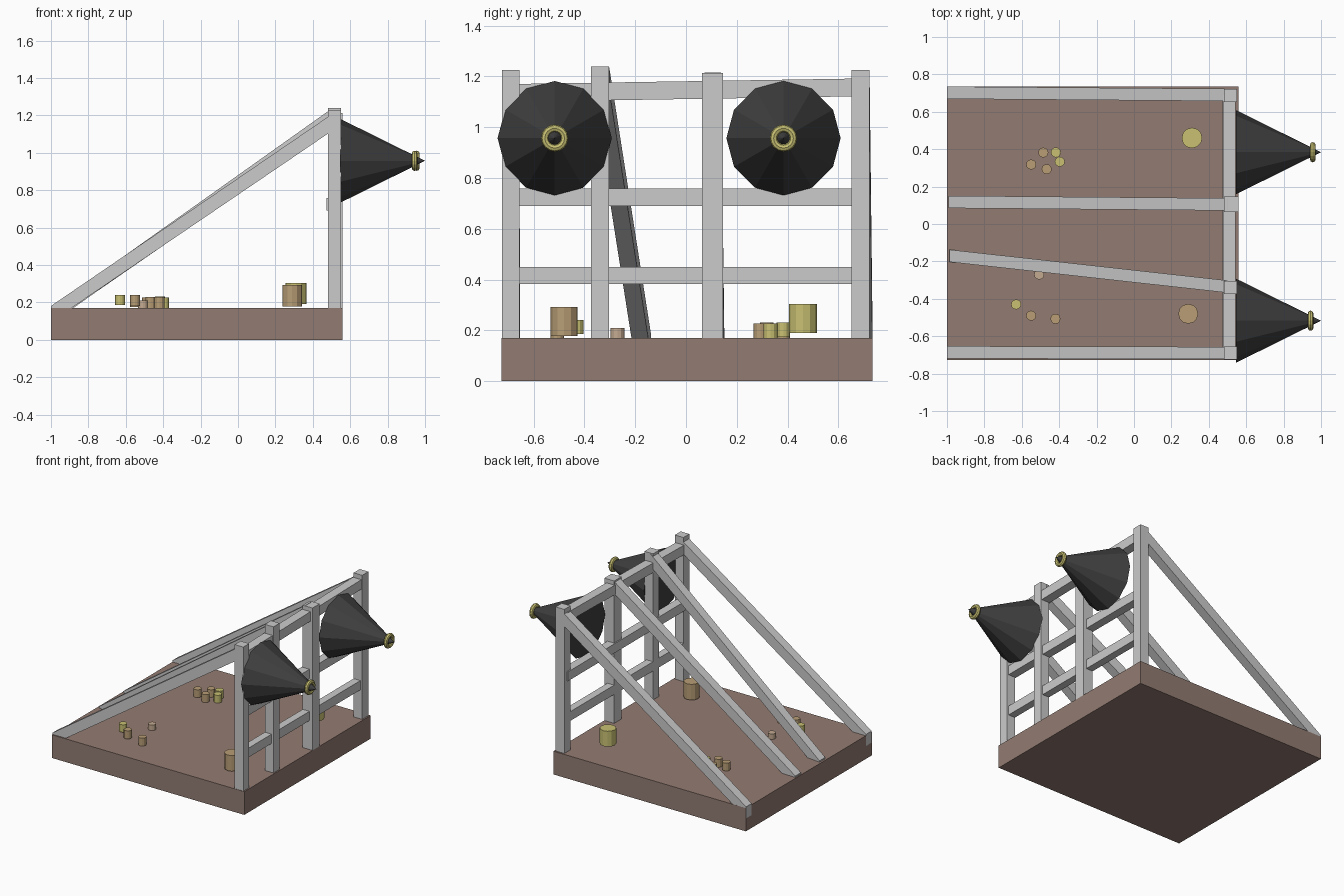
import bpy, bmesh
from math import pi

if "Cube" in bpy.data.objects:
    bpy.data.objects.remove(bpy.data.objects["Cube"])


def material(name, rgb):
    m = bpy.data.materials.new(name)
    m.diffuse_color = (*rgb, 1)
    m.use_nodes = True
    m.node_tree.nodes["Principled BSDF"].inputs["Base Color"].default_value = m.diffuse_color
    return m


BROWN = material("brown_wood", (0.29, 0.20, 0.17))
DARK = material("dark_spike", (0.05, 0.05, 0.05))
YELLOW = material("yellow", (0.58, 0.53, 0.17))
TAN = material("tan", (0.48, 0.34, 0.18))
PALE = material("pale_tan", (0.55, 0.40, 0.28))


def mesh_object(name, bm, mat=None):
    bmesh.ops.recalc_face_normals(bm, faces=bm.faces)
    me = bpy.data.meshes.new(name)
    bm.to_mesh(me)
    bm.free()
    ob = bpy.data.objects.new(name, me)
    bpy.context.collection.objects.link(ob)
    if mat:
        me.materials.append(mat)
    return ob


def loft(name, a, b, mat=None):
    """Solid bar between two matching end outlines."""
    bm = bmesh.new()
    va = [bm.verts.new(p) for p in a]
    vb = [bm.verts.new(p) for p in b]
    n = len(va)
    bm.faces.new(va)
    bm.faces.new(vb[::-1])
    for i in range(n):
        j = (i + 1) % n
        bm.faces.new((va[i], vb[i], vb[j], va[j]))
    return mesh_object(name, bm, mat)


def box(name, x, y, z, mat=None):
    outline = [(x[0], y[0]), (x[1], y[0]), (x[1], y[1]), (x[0], y[1])]
    return loft(name, [(*p, z[0]) for p in outline], [(*p, z[1]) for p in outline], mat)


def lathe(name, loc, r1, r2, depth, mat, along_x=False):
    bpy.ops.mesh.primitive_cone_add(vertices=12, radius1=r1, radius2=r2, depth=depth,
                                    location=loc, rotation=(0, pi / 2 if along_x else 0, 0))
    ob = bpy.context.object
    ob.name = name
    ob.data.materials.append(mat)


# Base slab
box("base_slab", (-1, 0.56), (-0.727, 0.735), (0, 0.17), BROWN)

# Upright posts: y range, top, front face
posts = [(-0.724, -0.656, 1.225, 0.55), (-0.375, -0.304, 1.24, 0.55),
         (0.063, 0.146, 1.213, 0.56), (0.652, 0.723, 1.225, 0.55)]
for i, (y0, y1, top, x1) in enumerate(posts):
    box(f"post_{i + 1}", (0.48, x1), (y0, y1), (0.15, top))

# Cross rails, the top one slightly tilted
box("lower_rail", (0.48, 0.535), (-0.69, 0.69), (0.382, 0.45))
box("middle_rail", (0.472, 0.535), (-0.69, 0.69), (0.69, 0.758))


def rail_end(y, z):
    return [(0.475, y, z), (0.543, y, z), (0.543, y, z + 0.07), (0.475, y, z + 0.07)]


loft("top_rail", rail_end(-0.69, 1.10), rail_end(0.69, 1.122))

# Sloping braces: foot x, foot y, head y, head lift
braces = [(-1, -0.686, -0.69, 0), (-0.985, -0.17, -0.335, 0.03),
          (-0.99, 0.118, 0.105, 0.01), (-1, 0.702, 0.69, 0)]


def brace_end(x, y, z0, z1):
    return [(x, y - 0.033, z0), (x, y + 0.033, z0), (x, y + 0.033, z1), (x, y - 0.033, z1)]


for i, (x, y0, y1, up) in enumerate(braces):
    loft(f"brace_{i + 1}", brace_end(x - 0.001, y0, 0.095, 0.18),
         brace_end(0.5, y1, 1.115 + up, 1.205 + up))

# Spikes with rings near their tips
for i, (y, rx) in enumerate([(-0.517, 0.944), (0.384, 0.956)]):
    lathe(f"spike_{i + 1}", (0.7725, y, 0.957), 0.225, 0, 0.455, DARK, True)
    bpy.ops.mesh.primitive_torus_add(location=(rx, y, 0.957), rotation=(0, pi / 2, 0),
                                     major_radius=0.039, minor_radius=0.015,
                                     major_segments=16, minor_segments=8)
    bpy.context.object.name = f"spike_ring_{i + 1}"
    bpy.context.object.data.materials.append(YELLOW)

# Barrels and pegs: x, y, radius, bottom, top, colour
pegs = [(0.31, 0.46, 0.055, 0.19, 0.303, YELLOW), (0.29, -0.48, 0.053, 0.177, 0.292, TAN),
        (-0.55, 0.318, 0.027, 0.175, 0.232, TAN), (-0.485, 0.382, 0.027, 0.17, 0.225, TAN),
        (-0.467, 0.293, 0.027, 0.17, 0.228, TAN), (-0.418, 0.383, 0.027, 0.175, 0.232, YELLOW),
        (-0.397, 0.333, 0.027, 0.17, 0.227, YELLOW), (-0.507, -0.27, 0.027, 0.165, 0.21, PALE),
        (-0.63, -0.43, 0.027, 0.185, 0.24, YELLOW), (-0.55, -0.49, 0.027, 0.18, 0.24, TAN),
        (-0.42, -0.507, 0.027, 0.168, 0.228, TAN)]
for i, (x, y, r, z0, z1, mat) in enumerate(pegs):
    name = f"barrel_{i + 1}" if r > 0.05 else f"peg_{i - 1}"
    lathe(name, (x, y, (z0 + z1) / 2), r, r, z1 - z0, mat)
